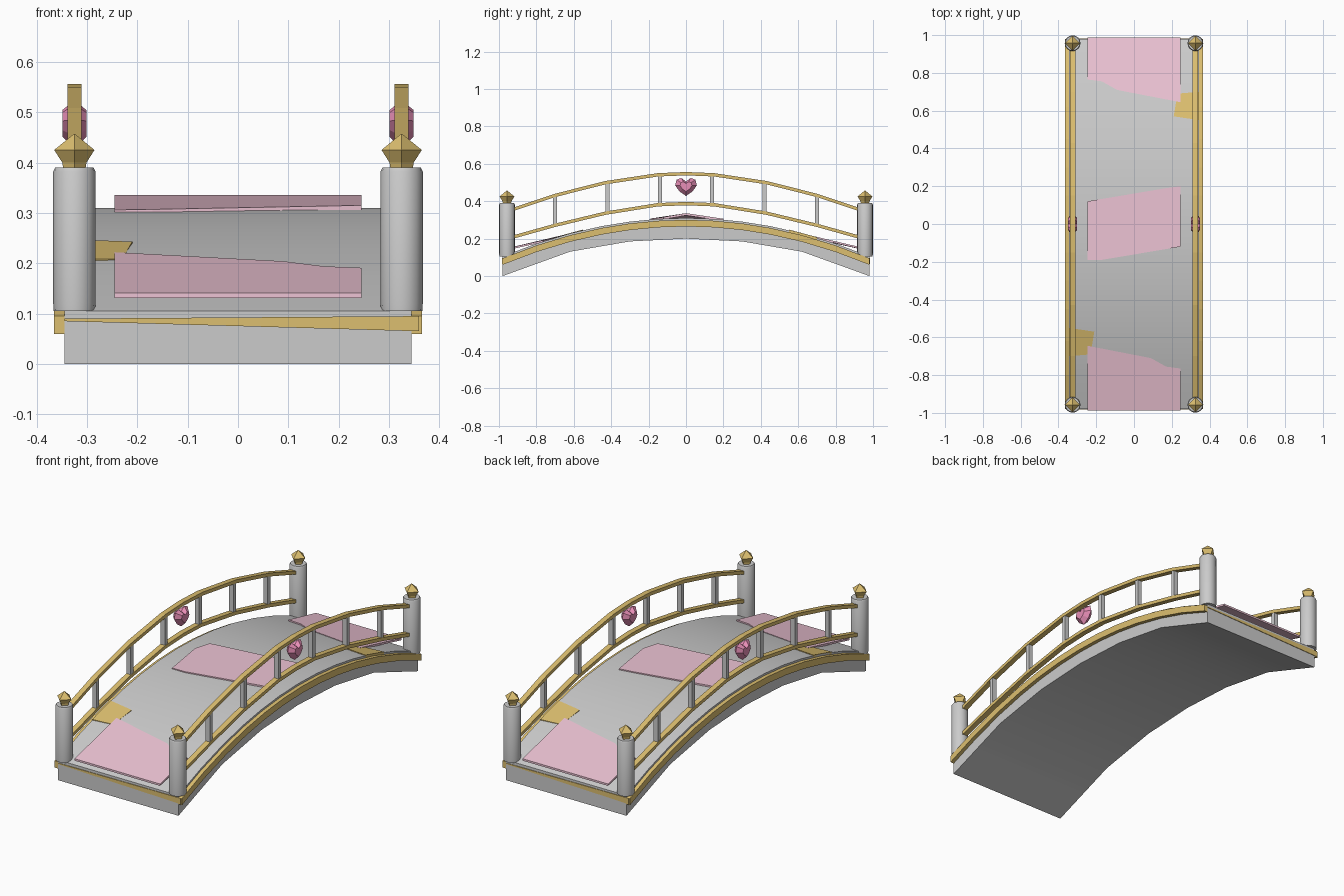
import bpy, bmesh, math
from mathutils import Matrix

if "Cube" in bpy.data.objects:
    bpy.data.objects.remove(bpy.data.objects["Cube"])


def material(name, rgb):
    m = bpy.data.materials.new(name)
    m.diffuse_color = (*rgb, 1)
    m.use_nodes = True
    m.node_tree.nodes["Principled BSDF"].inputs["Base Color"].default_value = m.diffuse_color
    return m


GOLD = material("gold", (0.72, 0.52, 0.16))
PINK = material("pink", (0.85, 0.55, 0.66))
ROSE = material("rose", (0.80, 0.27, 0.47))


def make(name, verts, faces, mat=None, smooth=None):
    me = bpy.data.meshes.new(name)
    me.from_pydata(verts, [], faces)
    bm = bmesh.new()
    bm.from_mesh(me)
    bmesh.ops.recalc_face_normals(bm, faces=bm.faces)
    bm.to_mesh(me)
    bm.free()
    ob = bpy.data.objects.new(name, me)
    bpy.context.collection.objects.link(ob)
    if mat:
        me.materials.append(mat)
    if smooth:
        bpy.ops.object.select_all(action='DESELECT')
        ob.select_set(True)
        bpy.context.view_layer.objects.active = ob
        bpy.ops.object.shade_smooth_by_angle(angle=math.radians(smooth))
    return ob


def interp(pts, y):
    y = abs(y)
    for (a, za), (b, zb) in zip(pts, pts[1:]):
        if y <= b:
            return za + (zb - za) * (y - a) / (b - a)
    return pts[-1][1]


def band(name, x0, x1, ys, low, high, mat=None, smooth=None):
    """Rectangular bar swept along y between two height functions."""
    v, f = [], []
    for y in ys:
        v += [(x0, y, low(y)), (x1, y, low(y)), (x1, y, high(y)), (x0, y, high(y))]
    for i in range(len(ys) - 1):
        for j in range(4):
            k = (j + 1) % 4
            f.append((4*i + j, 4*i + k, 4*i + 4 + k, 4*i + 4 + j))
    n = len(v)
    f += [(0, 1, 2, 3), (n - 4, n - 3, n - 2, n - 1)]
    return make(name, v, f, mat, smooth)


def lathe(name, x, y, profile, sides, mat=None, smooth=None, turn=0):
    v, f = [], []
    for r, z in profile:
        for s in range(sides):
            a = turn + 2 * math.pi * s / sides
            v.append((x + r * math.cos(a), y + r * math.sin(a), z))
    for i in range(len(profile) - 1):
        for s in range(sides):
            t = (s + 1) % sides
            f.append((i*sides + s, i*sides + t, (i+1)*sides + t, (i+1)*sides + s))
    f += [tuple(range(sides)), tuple(range(len(v) - sides, len(v)))]
    return make(name, v, f, mat, smooth)


def slab(name, top, depth, mat):
    """Polygon given by its top corners, thickened downwards."""
    n = len(top)
    v = list(top) + [(x, y, z - depth) for x, y, z in top]
    f = [tuple(range(n)), tuple(range(n, 2 * n))]
    f += [(i, (i + 1) % n, n + (i + 1) % n, n + i) for i in range(n)]
    return make(name, v, f, mat)


def deck_top(y):
    return 0.31 - 0.205 * (y / 0.98) ** 2


UNDER = [(0, 0.20), (0.3, 0.185), (0.62, 0.13), (0.98, 0.0)]
UPPER = [(0, 0.548), (0.15, 0.542), (0.43, 0.50), (0.70, 0.432), (0.94, 0.352)]
LOWER = [(0, 0.388), (0.15, 0.382), (0.43, 0.337), (0.70, 0.272), (0.94, 0.205)]
ARCH = [-0.98, -0.8, -0.62, -0.45, -0.3, -0.15, 0, 0.15, 0.3, 0.45, 0.62, 0.8, 0.98]
RAIL = [-0.94, -0.70, -0.43, -0.15, 0, 0.15, 0.43, 0.70, 0.94]

# arched deck
band("arched_deck", -0.345, 0.345, ARCH, lambda y: interp(UNDER, y), deck_top, smooth=30)

for side, sx in (("left", -1), ("right", 1)):
    X = sx * 0.325
    # gold trim along the deck edge
    band(f"{side}_gold_trim", sx * 0.34, sx * 0.365, ARCH,
         lambda y: deck_top(y) - 0.045, lambda y: deck_top(y) - 0.010, GOLD)
    # handrails
    for label, path in (("upper", UPPER), ("lower", LOWER)):
        band(f"{side}_{label}_rail", X - 0.014, X + 0.014, RAIL,
             lambda y: interp(path, y) - 0.010, lambda y: interp(path, y) + 0.008, GOLD)
    # balusters
    for i, y in enumerate((-0.70, -0.42, -0.14, 0.14, 0.42, 0.70)):
        band(f"{side}_baluster_{i}", X - 0.012, X + 0.012, (y - 0.011, y + 0.011),
             lambda t: interp(LOWER, t), lambda t: interp(UPPER, t))
    # end posts with pointed finials
    for end, y in (("front", -0.957), ("back", 0.957)):
        lathe(f"{side}_{end}_post", X, y,
              [(0.041, 0.105), (0.042, 0.12), (0.042, 0.382), (0.038, 0.39)], 16, smooth=40)
        lathe(f"{side}_{end}_finial", X, y,
              [(0.022, 0.388), (0.024, 0.40), (0.040, 0.425), (0.001, 0.457)], 4, GOLD)
    # faceted heart
    half = [(0, 0.505), (0.025, 0.524), (0.05, 0.515), (0.058, 0.485), (0.035, 0.452), (0, 0.428)]
    ring = half + [(-y, z) for y, z in half[-2:0:-1]]
    n = len(ring)
    v = [(X, y, z) for y, z in ring]
    for d in (-0.024, 0.024):
        v += [(X + d, y * 0.55, 0.48 + (z - 0.48) * 0.55) for y, z in ring]
    f = [tuple(range(n, 2 * n)), tuple(range(2 * n, 3 * n))]
    for b in (n, 2 * n):
        f += [(i, (i + 1) % n, b + (i + 1) % n, b + i) for i in range(n)]
    make(f"{side}_heart", v, f, ROSE)

# pink carpet crest
slab("carpet_middle", [(-0.245, -0.19, 0.306), (-0.17, -0.19, 0.307), (0.245, -0.12, 0.315),
                       (0.245, 0, 0.336), (0.245, 0.2, 0.306), (0.17, 0.19, 0.307),
                       (-0.245, 0.12, 0.315), (-0.245, 0, 0.336)], 0.012, PINK)

# parts repeated at both ends by half-turn
for end, ang in (("front", 0), ("back", math.pi)):
    carpet = slab(f"{end}_carpet", [(-0.245, -0.988, 0.141), (0.245, -0.988, 0.141),
                                    (0.245, -0.765, 0.191), (0.17, -0.755, 0.194),
                                    (0.09, -0.71, 0.204), (-0.245, -0.645, 0.222)], 0.010, PINK)
    patch = slab(f"{end}_gold_patch", [(-0.345, -0.70, 0.208), (-0.23, -0.69, 0.208),
                                       (-0.21, -0.57, 0.243), (-0.345, -0.55, 0.248)],
                 0.02, GOLD)
    lip = slab(f"{end}_gold_lip", [(-0.345, -0.983, 0.09), (0.36, -0.983, 0.095),
                                   (0.36, -0.975, 0.095), (-0.345, -0.975, 0.09)], 0.03, GOLD)
    for i in (4, 7):
        lip.data.vertices[i].co.z = 0.085
    for ob in (carpet, patch, lip):
        ob.data.transform(Matrix.Rotation(ang, 4, 'Z'))
